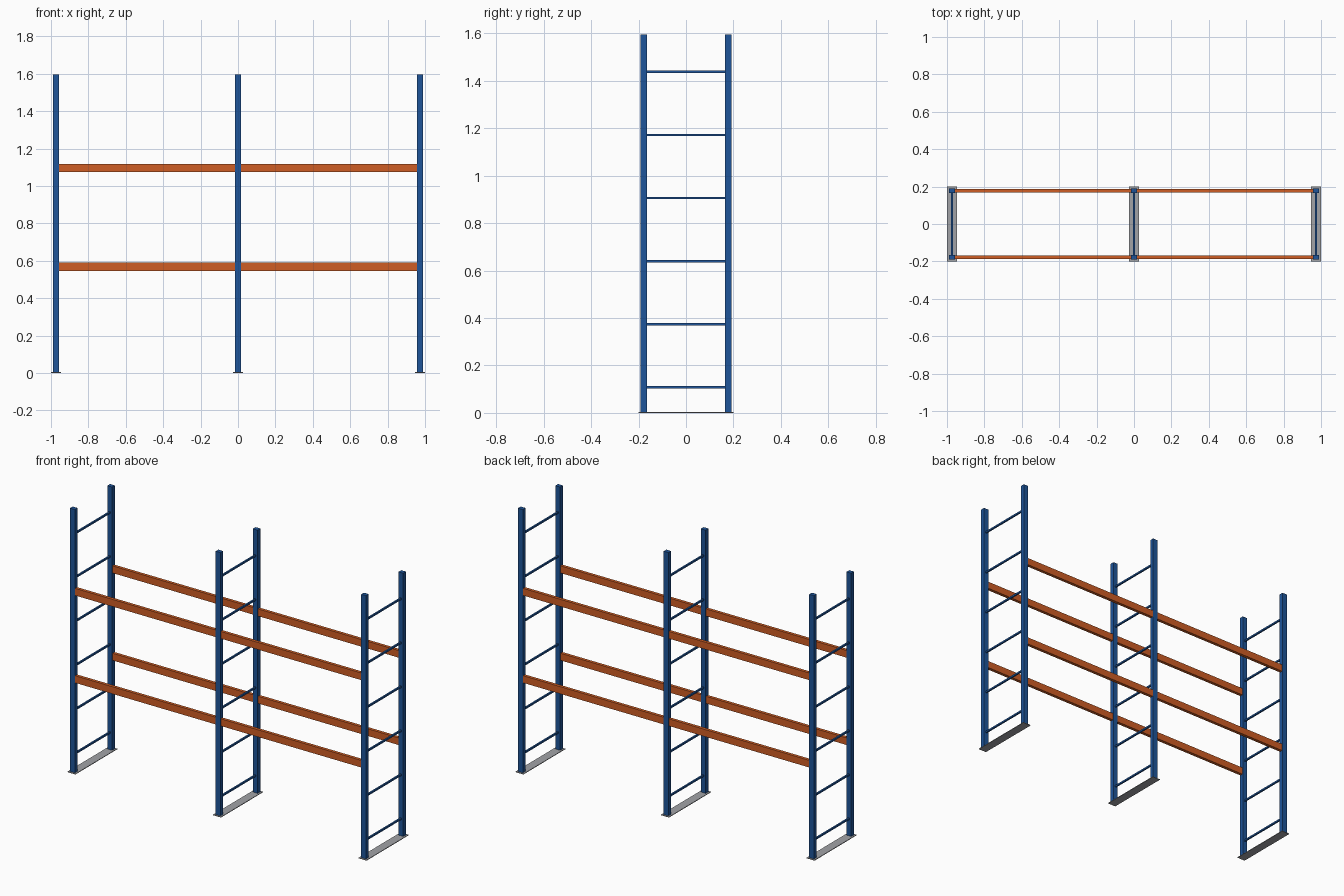
import bpy
import bmesh
from mathutils import Matrix, Vector

if "Cube" in bpy.data.objects:
    bpy.data.objects.remove(bpy.data.objects["Cube"])


def material(name, rgb):
    m = bpy.data.materials.new(name)
    m.diffuse_color = (*rgb, 1.0)
    m.use_nodes = True
    m.node_tree.nodes["Principled BSDF"].inputs["Base Color"].default_value = m.diffuse_color
    return m


BLUE = material("frame blue", (0.013, 0.09, 0.32))
ORANGE = material("beam orange", (0.62, 0.11, 0.018))
GREY = material("plate grey", (0.36, 0.37, 0.39))


def box(name, lo, hi, mat):
    lo, hi = Vector(lo), Vector(hi)
    bm = bmesh.new()
    bmesh.ops.create_cube(bm, size=1, matrix=Matrix.Diagonal((*(hi - lo), 1)))
    mesh = bpy.data.meshes.new(name)
    bm.to_mesh(mesh)
    bm.free()
    mesh.materials.append(mat)
    ob = bpy.data.objects.new(name, mesh)
    ob.location = (lo + hi) / 2
    bpy.context.collection.objects.link(ob)
    return ob


FRAMES = (-0.9735, 0.0, 0.9735)     # x of the ladder frames
POST_X, POST_Y = 0.016, 0.013       # half sizes of an upright
POST_POS = 0.178                    # y of the uprights
TOP, PLATE = 1.595, 0.004

for i, x in enumerate(FRAMES, 1):
    # Base plate under each frame
    box(f"base_plate_{i}", (x - 0.0265, -0.2, 0), (x + 0.0265, 0.2, PLATE), GREY)
    # Front and back uprights
    for side, s in (("front", -1), ("back", 1)):
        y = s * POST_POS
        box(f"{side}_upright_{i}", (x - POST_X, y - POST_Y, PLATE),
            (x + POST_X, y + POST_Y, TOP), BLUE)
    # Horizontal braces
    inner = POST_POS - POST_Y
    for k in range(6):
        z = 0.108 + k * 0.266
        box(f"brace_{i}_{k + 1}", (x - 0.005, -inner, z - 0.005),
            (x + 0.005, inner, z + 0.005), BLUE)

# Load beams, one per bay, level and side
for bay, (x0, x1) in enumerate(zip(FRAMES, FRAMES[1:]), 1):
    for level, z in enumerate((0.568, 1.096), 1):
        for side, s in (("front", -1), ("back", 1)):
            y = s * POST_POS
            box(f"{side}_beam_{bay}_{level}", (x0 + POST_X, y - 0.0095, z - 0.0215),
                (x1 - POST_X, y + 0.0095, z + 0.0215), ORANGE)
